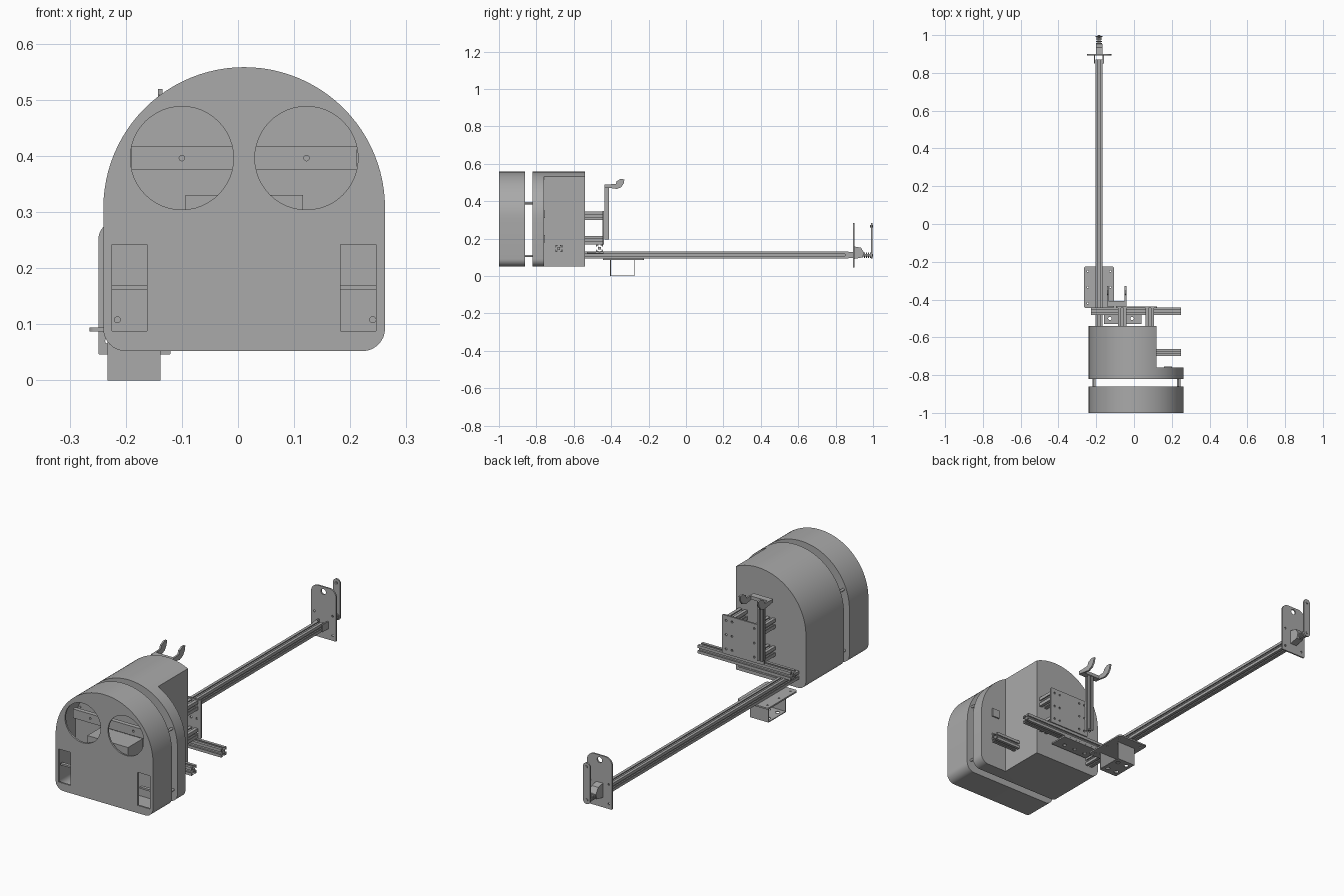
import bpy, bmesh, math
from mathutils import Vector

if "Cube" in bpy.data.objects:
    bpy.data.objects.remove(bpy.data.objects["Cube"])

grey = bpy.data.materials.new("plain_grey")
grey.diffuse_color = (0.40, 0.40, 0.40, 1)
grey.use_nodes = True
grey.node_tree.nodes["Principled BSDF"].inputs["Base Color"].default_value = grey.diffuse_color


def place(axis, p, d):
    """2D profile point p at depth d along the axis."""
    return {'x': (d, p[0], p[1]), 'y': (p[0], d, p[1]), 'z': (p[0], p[1], d)}[axis]


def smooth(ob):
    bpy.ops.object.select_all(action='DESELECT')
    ob.select_set(True)
    bpy.context.view_layer.objects.active = ob
    bpy.ops.object.shade_smooth_by_angle(angle=math.radians(30))


def prism(name, pts, axis, a, b):
    bm = bmesh.new()
    f = bm.faces.new([bm.verts.new(place(axis, p, a)) for p in pts])
    r = bmesh.ops.extrude_face_region(bm, geom=[f])
    move = Vector(place(axis, (0, 0), b - a))
    bmesh.ops.translate(bm, vec=move, verts=[v for v in r['geom'] if isinstance(v, bmesh.types.BMVert)])
    bmesh.ops.recalc_face_normals(bm, faces=bm.faces)
    me = bpy.data.meshes.new(name)
    bm.to_mesh(me)
    bm.free()
    me.materials.append(grey)
    ob = bpy.data.objects.new(name, me)
    bpy.context.collection.objects.link(ob)
    smooth(ob)
    return ob


def box(name, x0, x1, y0, y1, z0, z1):
    return prism(name, [(x0, y0), (x1, y0), (x1, y1), (x0, y1)], 'z', z0, z1)


def arc(cx, cy, r, a0, a1, n):
    return [(cx + r * math.cos(math.radians(a0 + (a1 - a0) * i / n)),
             cy + r * math.sin(math.radians(a0 + (a1 - a0) * i / n))) for i in range(n + 1)]


def rod(name, axis, cx, cy, r, a, b, n=20):
    return prism(name, arc(cx, cy, r, 0, 360, n)[:-1], axis, a, b)


def rounded(x0, x1, z0, z1, rb, rt, n=8):
    return (arc(x0 + rb, z0 + rb, rb, 180, 270, n) + arc(x1 - rb, z0 + rb, rb, 270, 360, n)
            + arc(x1 - rt, z1 - rt, rt, 0, 90, n) + arc(x0 + rt, z1 - rt, rt, 90, 180, n))


def cut(ob, cutters):
    for c in cutters:
        m = ob.modifiers.new("cut", 'BOOLEAN')
        m.operation, m.solver, m.object = 'DIFFERENCE', 'EXACT', c
        bpy.context.view_layer.objects.active = ob
        bpy.ops.object.modifier_apply(modifier=m.name)
        bpy.data.objects.remove(c)
    smooth(ob)


def rail(name, axis, cx, cy, a, b, w=0.04):
    """Slotted aluminium extrusion."""
    q = [(1, -1), (1, -.3), (.8, -.3), (.8, -.6), (.62, -.6), (.4, -.35),
         (.4, .35), (.62, .6), (.8, .6), (.8, .3), (1, .3)]
    pts = []
    for k in range(4):
        for u, v in q:
            for _ in range(k):
                u, v = -v, u
            pts.append((cx + u * w / 2, cy + v * w / 2))
    return prism(name, pts, axis, a, b)


def outline(t):
    """Arched housing outline, inset by t."""
    cx, cz, r, c = 0.011, 0.307, 0.251 - t, 0.04 - t
    return (arc(cx, cz, r, 0, 180, 48) + arc(cx - r + c, 0.052 + t + c, c, 180, 270, 8)
            + arc(cx + r - c, 0.052 + t + c, c, 270, 360, 8))


# Front housing: hollow, with two round windows and two slots
front = prism("front_housing", outline(0), 'y', -1.0, -0.86)
holes = [prism("c", outline(0.008), 'y', -0.992, -0.866)]
for x in (-0.1, 0.122):
    holes.append(rod("c", 'y', x, 0.396, 0.092, -1.02, -0.98, 48))
for x in (-0.225, 0.183):
    holes.append(box("c", x, x + 0.063, -1.02, -0.98, 0.088, 0.242))
cut(front, holes)

# Parts inside the front housing
bar = box("inner_crossbar", -0.19, 0.212, -0.945, -0.925, 0.375, 0.417)
cut(bar, [rod("c", 'y', x, 0.396, 0.005, -0.96, -0.91, 12) for x in (-0.1, 0.122)])
box("inner_box", -0.094, 0.116, -0.975, -0.868, 0.25, 0.33)
for x in (-0.225, 0.183):
    box("slot_shelf", x, x + 0.063, -0.985, -0.97, 0.161, 0.169)

# Rear housing with a stepped-back corner
rear = prism("rear_housing", outline(0), 'y', -0.82, -0.54)
cut(rear, [box("c", 0.12, 0.4, -0.76, -0.4, 0, 0.7)])
for z in (0.18, 0.31):
    box("step_tab", 0.16, 0.2, -0.761, -0.754, z, z + 0.04)

# Spacers joining the housings
for x in (-0.215, 0.24):
    for z in (0.39, 0.108):
        rod("spacer", 'y', x if z < 0.3 else x * 0.97, z, 0.006, -0.87, -0.81)

# Extrusions
rail("long_rail", 'y', -0.186, 0.113, -0.545, 0.87, 0.038)
rail("cross_rail", 'x', -0.462, 0.149, -0.228, 0.25, 0.038)
rail("side_rail", 'x', -0.68, 0.147, 0.115, 0.25, 0.038)
for x in (-0.062, 0.083):
    for z in (0.192, 0.322):
        rail("stub_rail", 'y', x, z, -0.545, -0.446, 0.044)

# Upright mounting plate
plate = prism("mounting_plate", rounded(-0.095, 0.122, 0.168, 0.348, 0.006, 0.006, 3), 'y', -0.446, -0.438)
cut(plate, [rod("c", 'y', x, z, 0.005, -0.46, -0.42, 10)
            for x in (-0.075, -0.045, 0.07, 0.1) for z in (0.192, 0.258, 0.325)])

# Perforated joining plate below the cross rail
joint = box("joining_plate", -0.16, 0.04, -0.53, -0.442, 0.122, 0.129)
cut(joint, [rod("c", 'z', x, -0.5, 0.009, 0.1, 0.15, 12) for x in (-0.128, -0.07, -0.01)])

# Hook post with a pair of hooks
rail("hook_post", 'z', -0.092, -0.424, 0.195, 0.475, 0.026)
box("hook_bridge", -0.143, -0.041, -0.437, -0.408, 0.474, 0.49)
hook = [(-.425, .474), (-.37, .466), (-.347, .475), (-.333, .495), (-.329, .517), (-.35, .519),
        (-.37, .508), (-.376, .492), (-.425, .49)]
for x in (-0.143, -0.049):
    prism("hook", hook, 'x', x, x + 0.008)

# Hanging tray under the rail
flange = prism("tray_flange", rounded(-0.265, -0.105, -0.445, -0.225, 0.012, 0.012, 4), 'z', 0.087, 0.094)
cut(flange, [rod("c", 'z', x, y, 0.005, 0.07, 0.11, 10)
             for x in (-0.245, -0.125) for y in (-0.42, -0.335, -0.25)])
floor = box("tray_floor", -0.233, -0.138, -0.405, -0.275, 0, 0.004)
cut(floor, [rod("c", 'z', x, y, 0.01, -0.02, 0.02, 12) for x in (-0.21, -0.161) for y in (-0.375, -0.305)])
for y in (-0.405, -0.279):
    box("tray_wall", -0.233, -0.138, y, y + 0.004, 0.003, 0.088)

# Rounded plate at the far end of the rail
end = prism("end_plate", rounded(-0.249, -0.12, 0.046, 0.285, 0.003, 0.035), 'y', 0.893, 0.9)
cut(end, [rod("c", 'y', -0.185, 0.262, 0.013, 0.88, 0.92, 20)]
    + [rod("c", 'y', x, z, 0.005, 0.88, 0.92, 10) for x in (-0.232, -0.138) for z in (0.07, 0.16)])
for x in (-0.212, -0.166):
    box("rail_bracket", x, x + 0.006, 0.85, 0.895, 0.096, 0.13)

# Hub, coil and swing bar beyond the end plate
prism("hub", [(0.9, .092), (0.945, .1), (0.952, .125), (0.935, .152), (0.9, .158)], 'x', -0.202, -0.168)
rod("hub_shaft", 'y', -0.185, 0.112, 0.007, 0.94, 0.999)
for i in range(4):
    rod("coil_ring", 'y', -0.185, 0.112, 0.015, 0.953 + i * 0.01, 0.958 + i * 0.01)
prism("swing_bar", rounded(-0.203, -0.167, 0.093, 0.285, 0.0175, 0.0175), 'y', 0.99, 0.996)
rod("swing_pin", 'y', -0.185, 0.267, 0.006, 0.984, 1.0, 12)
